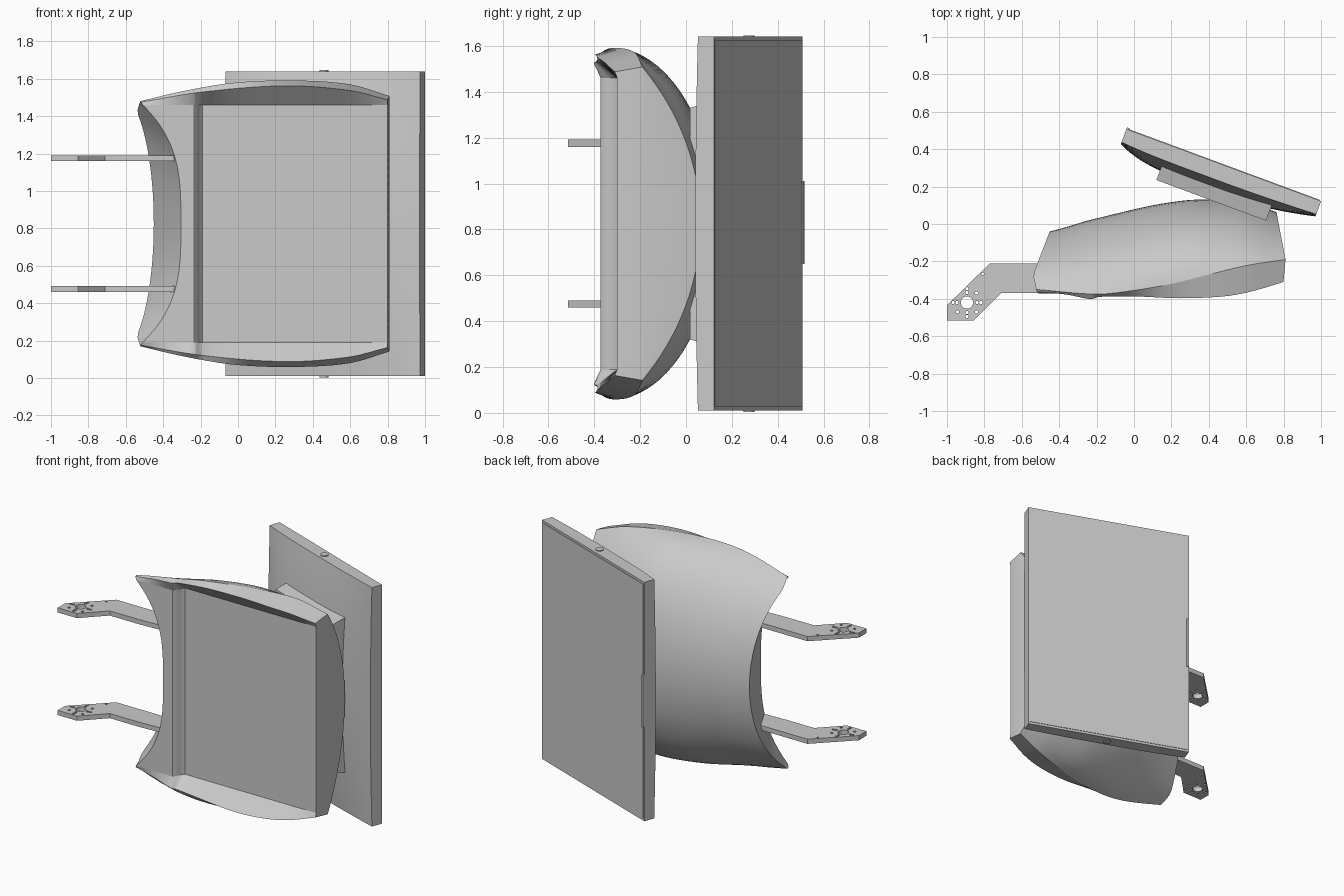
import bpy, bmesh, math
from mathutils import Matrix

if "Cube" in bpy.data.objects:
    bpy.data.objects.remove(bpy.data.objects["Cube"])

grey = bpy.data.materials.new("light_grey")
grey.diffuse_color = (0.59, 0.59, 0.59, 1)
grey.use_nodes = True
grey.node_tree.nodes["Principled BSDF"].inputs["Base Color"].default_value = grey.diffuse_color
MID = 0.825  # mirror height of the whole model


def finish(obj, angle=30):
    if not obj.data.materials:
        obj.data.materials.append(grey)
    bpy.ops.object.select_all(action='DESELECT')
    obj.select_set(True)
    bpy.context.view_layer.objects.active = obj
    bpy.ops.object.shade_smooth_by_angle(angle=math.radians(angle))
    return obj


def mesh_object(name, bm, matrix=None):
    bmesh.ops.remove_doubles(bm, verts=bm.verts, dist=1e-5)
    bmesh.ops.recalc_face_normals(bm, faces=bm.faces)
    me = bpy.data.meshes.new(name)
    bm.to_mesh(me)
    bm.free()
    obj = bpy.data.objects.new(name, me)
    bpy.context.collection.objects.link(obj)
    if matrix:
        obj.matrix_world = matrix
    return finish(obj)


def curve(pts, x):
    """Smooth curve through (x, value) points."""
    n = len(pts)
    if x <= pts[0][0]:
        return pts[0][1]
    if x >= pts[-1][0]:
        return pts[-1][1]

    def slope(i):
        a, b = pts[max(i - 1, 0)], pts[min(i + 1, n - 1)]
        return (b[1] - a[1]) / (b[0] - a[0])
    i = max(k for k in range(n - 1) if pts[k][0] <= x)
    (x0, y0), (x1, y1) = pts[i], pts[i + 1]
    w = x1 - x0
    t = (x - x0) / w
    return ((2*t**3 - 3*t*t + 1) * y0 + (t**3 - 2*t*t + t) * w * slope(i)
            + (3*t*t - 2*t**3) * y1 + (t**3 - t*t) * w * slope(i + 1))


# ---- body: curved back shell, recessed front, lips above and below ----
BACK = [(-.5, -.04), (-.2, .03), (.085, .097), (.28, .127), (.4, .131), (.55, .125), (.7, .096), (.8, .063)]
CREASE_Y = [(-.5, -.35), (-.2, -.375), (0, -.355), (.2, -.32), (.4, -.27), (.6, -.222), (.8, -.19)]
CREASE_H = [(-.5, .655), (-.35, .695), (-.2, .727), (0, .756), (.3, .766), (.6, .745), (.8, .683)]
RIM_Y = [(-.5, -.362), (-.36, -.376), (-.23, -.402), (-.19, -.39), (.0, -.387), (.25, -.397), (.5, -.385),
         (.65, -.355), (.8, -.31)]
RIM_H = [(-.5, .65), (-.2, .703), (.25, .737), (.6, .712), (.8, .662)]
SWEEP = [(-.5, 68), (.3, 86), (.8, 36)]
N = 33


def left_edge(y):
    return -.54 + (.39 * (y + .27) if y > -.27 else .22 * (-.27 - y))


def right_edge(y):
    return .81 - (.19 * (y + .19) if y > -.19 else .09 * (-.19 - y))


def place(x, y, z, left):
    """Bend the ends of the body to their cut outlines."""
    if x < -.25:
        x = left + (x + .5) / .25 * (-.25 - left)
    elif x > .6:
        x = .6 + (x - .6) / .2 * (right_edge(y) - .6)
    return (x, y, z + MID)


def panel_y(x):
    t = min(max((x + .235) / .045, 0), 1)
    return -.372 + .072 * t * t * (3 - 2 * t)


def section(x):
    yb, yc, h = curve(BACK, x), curve(CREASE_Y, x), curve(CREASE_H, x)
    phi = math.radians(curve(SWEEP, x))
    pts = []
    for i in range(N):                                   # back arc, top to bottom
        a = phi * (1 - 2 * i / (N - 1))
        y = yc + (yb - yc) * (math.cos(a) - math.cos(phi)) / (1 - math.cos(phi))
        pts.append(place(x, y, h * math.sin(a) / math.sin(phi), left_edge(y)))
    ry, rh, py = curve(RIM_Y, x), curve(RIM_H, x), panel_y(x)
    pts.append(place(x, ry, -rh, left_edge(ry)))         # lower lip
    for i in range(N):                                   # front panel, bottom to top
        t = 2 * i / (N - 1) - 1
        pts.append(place(x, py, .635 * t, -.305 - .205 * abs(t) ** 3.2))
    pts.append(place(x, ry, rh, left_edge(ry)))          # upper lip
    return pts


bm = bmesh.new()
stations = [-.5, -.46, -.42, -.38, -.34, -.3, -.265, -.235, -.225, -.2125, -.2, -.19]
stations += [-.15 + .05 * i for i in range(20)]
rings = [[bm.verts.new(p) for p in section(x)] for x in stations]
R = len(rings[0])
for a, b in zip(rings, rings[1:]):
    for i in range(R):
        j = (i + 1) % R
        bm.faces.new((a[i], a[j], b[j], b[i]))
    for i in (0, N - 1, N, N + 1, 2 * N, R - 1):         # crisp creases along the lips
        bm.edges.get((a[i], b[i])).smooth = False


def fill_end(ring, middle):
    arc, front = ring[:N], ring[N + 1:2 * N + 1][::-1]
    rows = [arc, front]
    if middle:                                           # straight fold across the end
        rows.insert(1, [bm.verts.new((.81, -.19, v.co.z)) for v in arc])
    for p, q in zip(rows, rows[1:]):
        for i in range(N - 1):
            bm.faces.new((p[i], p[i + 1], q[i + 1], q[i]))
    bm.faces.new((rows[-2][0], front[0], ring[-1]))
    bm.faces.new((rows[-2][-1], front[-1], ring[N]))


fill_end(rings[0], False)
fill_end(rings[-1], True)
mesh_object("body_shell", bm)


# ---- two mounting arms with drilled ends ----
def circle(cx, cy, r, n):
    return [(cx + r * math.cos(2 * math.pi * k / n), cy + r * math.sin(2 * math.pi * k / n)) for k in range(n)]


OUTLINE = [(-1, -.435), (-.77, -.21), (-.36, -.21), (-.32, -.36), (-.5, -.368), (-.71, -.368), (-.855, -.515), (-1, -.515)]
HX, HY = -.893, -.42
holes = [circle(HX, HY, .033, 24), circle(-.808, -.266, .007, 10)]
for k in range(4):
    a = k * math.pi / 2
    for r, turn in ((.053, 0), (.074, 0), (.072, math.pi / 4)):
        if turn and k == 1:                              # no room beside the slanted edge
            continue
        holes.append(circle(HX + r * math.cos(a + turn), HY + r * math.sin(a + turn), .009, 10))
for name, z in (("upper_arm", 1.175), ("lower_arm", .475)):
    cu = bpy.data.curves.new(name, 'CURVE')
    cu.dimensions = '2D'
    cu.fill_mode = 'BOTH'
    cu.extrude = .016
    for pts in [OUTLINE] + holes:
        sp = cu.splines.new('POLY')
        sp.points.add(len(pts) - 1)
        for p, (x, y) in zip(sp.points, pts):
            p.co = (x, y, 0, 1)
        sp.use_cyclic_u = True
    arm = bpy.data.objects.new(name, cu)
    arm.location.z = z
    bpy.context.collection.objects.link(arm)
    bpy.ops.object.select_all(action='DESELECT')
    arm.select_set(True)
    bpy.context.view_layer.objects.active = arm
    bpy.ops.object.convert(target='MESH')
    finish(bpy.context.view_layer.objects.active)

# ---- angled display: flat back, domed front ----
TILT = Matrix.Translation((.48, .315, MID)) @ Matrix.Rotation(math.atan2(-.385, 1.04), 4, 'Z')
W, H, T = .555, .815, .075
bm = bmesh.new()
NU, NV = 24, 20
front = []
for i in range(NU + 1):
    u = 2 * i / NU - 1
    row = []
    for j in range(NV + 1):
        v = 2 * j / NV - 1
        dome = 1 - abs(u) ** (4 if u < 0 else 2)
        bulge = .066 * dome * (1 - .8 * v * v) + .012 * (1 - v * v)
        row.append(bm.verts.new((u * W, -T - bulge, v * H)))
    front.append(row)
for i in range(NU):
    for j in range(NV):
        bm.faces.new((front[i][j], front[i + 1][j], front[i + 1][j + 1], front[i][j + 1]))
edge = [e for e in bm.edges if e.is_boundary]
ext = bmesh.ops.extrude_edge_only(bm, edges=edge)["geom"]
for v in (g for g in ext if isinstance(g, bmesh.types.BMVert)):
    v.co.y = 0
bmesh.ops.holes_fill(bm, edges=[e for e in bm.edges if e.is_boundary], sides=0)
mesh_object("display_housing", bm, TILT)


def tilted_box(name, x0, x1, y0, y1, z0, z1, taper=0):
    b = bmesh.new()
    bmesh.ops.create_cube(b, size=1)
    for v in b.verts:
        t = taper if v.co.y < 0 else 0
        v.co = (x0 if v.co.x < 0 else x1, y0 if v.co.y < 0 else y1,
                (z0 + t if v.co.z < 0 else z1 - t) - MID)
    return mesh_object(name, b, TILT)


tilted_box("screen_plate", -.545, .545, -.002, .004, .025, 1.625)
tilted_box("edge_tab", -.555, -.538, -.04, .009, .65, 1.01)
tilted_box("mount_pad", -.31, .315, -.20, -.09, .29, 1.36, .03)

# ---- small round studs on the display's top and bottom edges ----
for name, z in (("top_stud", H), ("bottom_stud", -H)):
    bm = bmesh.new()
    bmesh.ops.create_cone(bm, cap_ends=True, segments=24, radius1=.025, radius2=.025, depth=.012,
                          matrix=Matrix.Translation((-.005, -.045, z)))
    mesh_object(name, bm, TILT)
